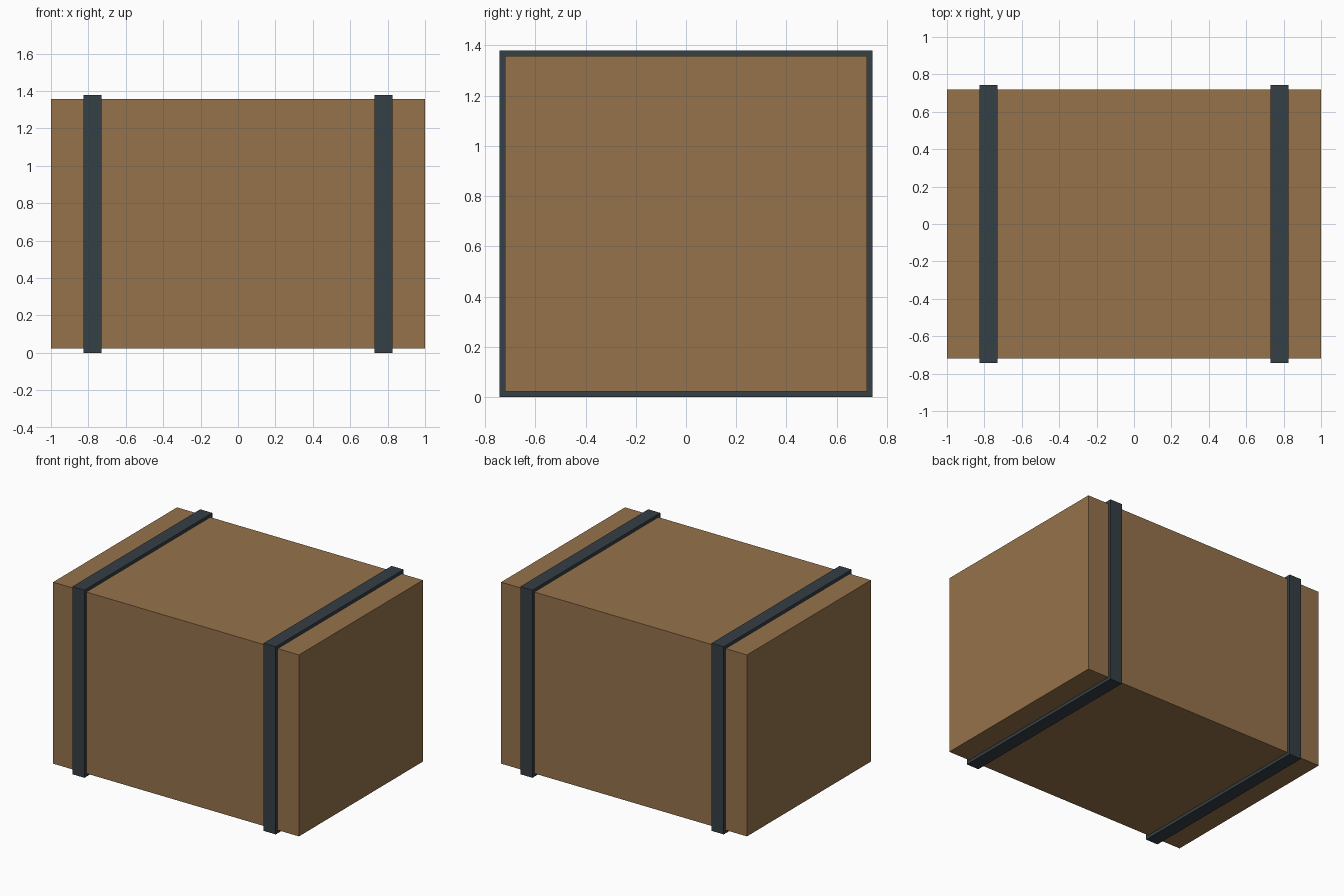
import bpy, bmesh

if "Cube" in bpy.data.objects:
    bpy.data.objects.remove(bpy.data.objects["Cube"])

Y, Z0, Z1 = 0.72, 0.023, 1.357   # crate half depth, bottom, top
T = 0.023                        # strap thickness


def material(name, color):
    m = bpy.data.materials.new(name)
    m.diffuse_color = color
    m.use_nodes = True
    m.node_tree.nodes["Principled BSDF"].inputs["Base Color"].default_value = m.diffuse_color
    return m


def finish(bm, name, mat):
    bmesh.ops.recalc_face_normals(bm, faces=bm.faces)
    me = bpy.data.meshes.new(name)
    bm.to_mesh(me)
    bm.free()
    me.materials.append(mat)
    ob = bpy.data.objects.new(name, me)
    bpy.context.collection.objects.link(ob)
    return ob


brown = material("cardboard", (0.30, 0.17, 0.07, 1))
dark = material("strap_dark", (0.035, 0.05, 0.06, 1))

# Box body
bm = bmesh.new()
bmesh.ops.create_cube(bm, size=1)
for v in bm.verts:
    v.co = (v.co.x * 2, v.co.y * 2 * Y, (Z0 + Z1) / 2 + v.co.z * (Z1 - Z0))
finish(bm, "box_body", brown)


# Strap: rectangular band wrapped around the box
def strap(name, x, width=0.098):
    bm = bmesh.new()

    def loop(px, t):
        return [bm.verts.new((px, y, z)) for y, z in (
            (-Y - t, Z0 - t), (Y + t, Z0 - t), (Y + t, Z1 + t), (-Y - t, Z1 + t))]

    a, b = x - width / 2, x + width / 2
    loops = [loop(a, T), loop(b, T), loop(b, 0), loop(a, 0)]
    for i in range(4):
        p, q = loops[i], loops[(i + 1) % 4]
        for j in range(4):
            k = (j + 1) % 4
            bm.faces.new((p[j], p[k], q[k], q[j]))
    finish(bm, name, dark)


strap("left_strap", -0.778)
strap("right_strap", 0.778)
